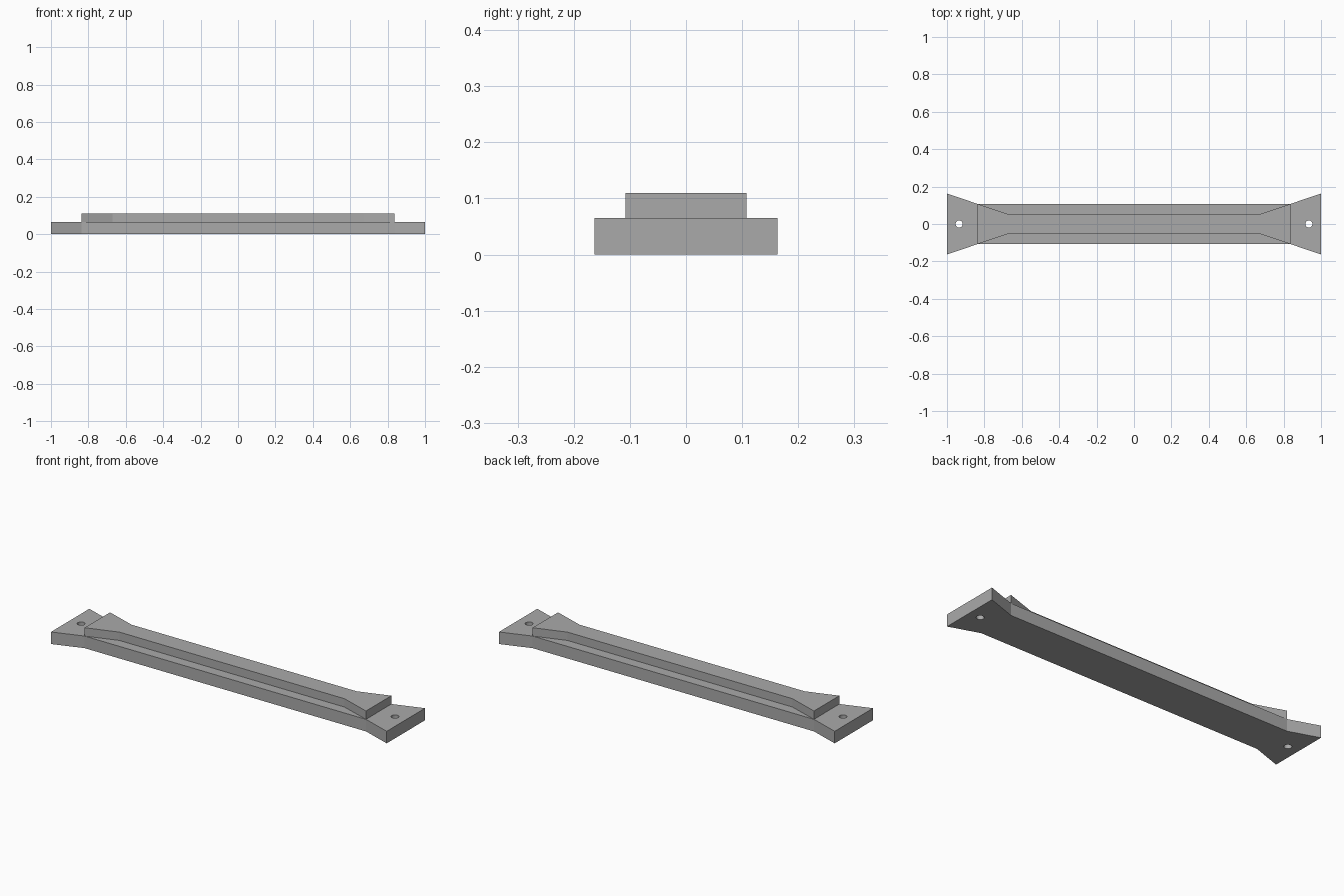
import bpy
import bmesh

cube = bpy.data.objects.get("Cube")
if cube:
    bpy.data.objects.remove(cube, do_unlink=True)

# Single plain grey finish
GREY = (0.4, 0.4, 0.4, 1.0)
grey = bpy.data.materials.new("plain grey")
grey.use_nodes = True
grey.diffuse_color = GREY
grey.node_tree.nodes["Principled BSDF"].inputs["Base Color"].default_value = GREY


def flared_bar(name, profile, bottom, top):
    """Extrude a bar whose quarter outline (x, y) is mirrored both ways."""
    back = profile + [(-x, y) for x, y in reversed(profile)]
    outline = back + [(x, -y) for x, y in reversed(back)]
    bm = bmesh.new()
    face = bm.faces.new([bm.verts.new((x, y, bottom)) for x, y in outline])
    extruded = bmesh.ops.extrude_face_region(bm, geom=[face], use_keep_orig=True)
    verts = [g for g in extruded["geom"] if isinstance(g, bmesh.types.BMVert)]
    bmesh.ops.translate(bm, verts=verts, vec=(0, 0, top - bottom))
    bmesh.ops.recalc_face_normals(bm, faces=bm.faces)
    mesh = bpy.data.meshes.new(name)
    bm.to_mesh(mesh)
    bm.free()
    mesh.materials.append(grey)
    obj = bpy.data.objects.new(name, mesh)
    bpy.context.collection.objects.link(obj)
    return obj


# Lower bar with flared mounting ends, and the narrower raised bar on it
base = flared_bar("base_bar", [(1.0, 0.163), (0.838, 0.108)], 0.0, 0.065)
flared_bar("raised_bar", [(0.838, 0.108), (0.67, 0.052)], 0.065, 0.11)

# Screw holes through both ends
for side, x in (("left", 0.935), ("right", -0.935)):
    bpy.ops.mesh.primitive_cylinder_add(vertices=32, radius=0.019, depth=0.3,
                                        location=(x, 0, 0.03))
    cutter = bpy.context.object
    cutter.name = side + "_hole_cutter"
    cutter.data.materials.append(grey)
    cutter.hide_render = True
    cutter.hide_set(True)
    hole = base.modifiers.new(side + "_screw_hole", 'BOOLEAN')
    hole.operation = 'DIFFERENCE'
    hole.solver = 'EXACT'
    hole.object = cutter
